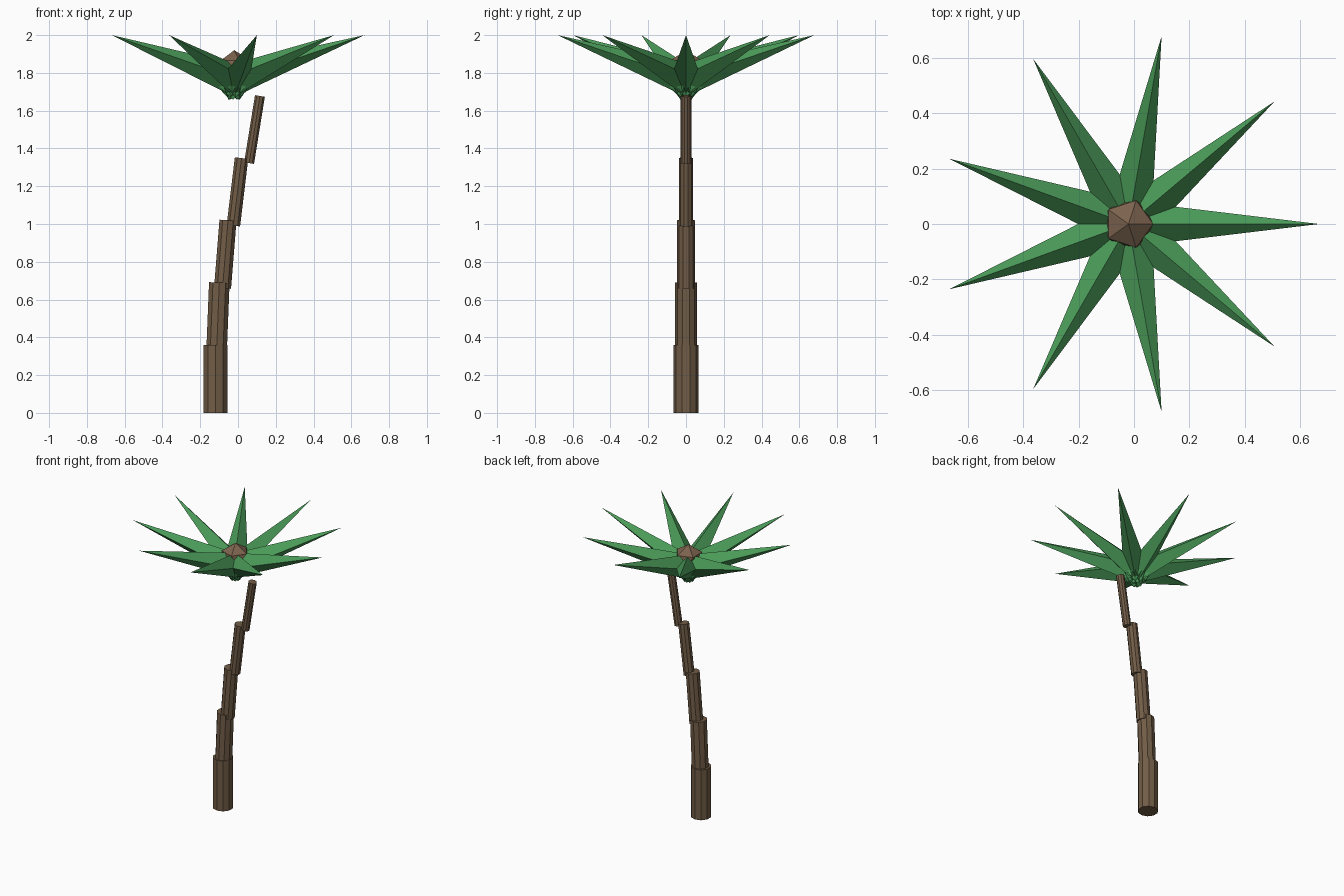
import bpy
from math import cos, sin, pi, atan2, hypot
from mathutils import Vector

if "Cube" in bpy.data.objects:
    bpy.data.objects.remove(bpy.data.objects["Cube"])


def material(name, rgb):
    m = bpy.data.materials.new(name)
    m.diffuse_color = (*rgb, 1)
    m.use_nodes = True
    m.node_tree.nodes["Principled BSDF"].inputs["Base Color"].default_value = m.diffuse_color
    return m


bark = material("bark", (0.165, 0.108, 0.062))
green = material("leaf_green", (0.07, 0.33, 0.10))
brown = material("bud_brown", (0.20, 0.125, 0.075))


def finish(name, mat):
    ob = bpy.context.object
    ob.name = name
    ob.data.materials.append(mat)
    return ob


# Trunk: five overlapping cylinders, thinner and more tilted going up
for i in range(5):
    bpy.ops.mesh.primitive_cylinder_add(
        vertices=10, radius=0.067 - 0.0098 * i, depth=0.36,
        location=(-0.119 + 0.0129 * i * i, 0, 0.18 + 0.33 * i),
        rotation=(0, 0.04 * i, 0))
    finish(f"trunk_segment_{i + 1}", bark)

# Crown: nine four-sided spikes that cross at the middle
CX, R_IN, R_TIP, Z_IN, Z_TIP = -0.02, -0.06, 0.69, 1.743, 2.0
run, rise = R_TIP - R_IN, Z_TIP - Z_IN
for i in range(9):
    a = 2 * pi * i / 9
    mid = (R_IN + R_TIP) / 2
    bpy.ops.mesh.primitive_cone_add(
        vertices=4, radius1=0.09, radius2=0, depth=hypot(run, rise),
        location=(CX + mid * cos(a), mid * sin(a), (Z_IN + Z_TIP) / 2),
        rotation=(0, pi / 2 - atan2(rise, run), a))
    finish(f"leaf_{i + 1}", green)

# Bud in the middle of the crown
bpy.ops.mesh.primitive_ico_sphere_add(subdivisions=1, radius=0.1,
                                      location=(CX, 0, 1.82))
finish("bud", brown)
